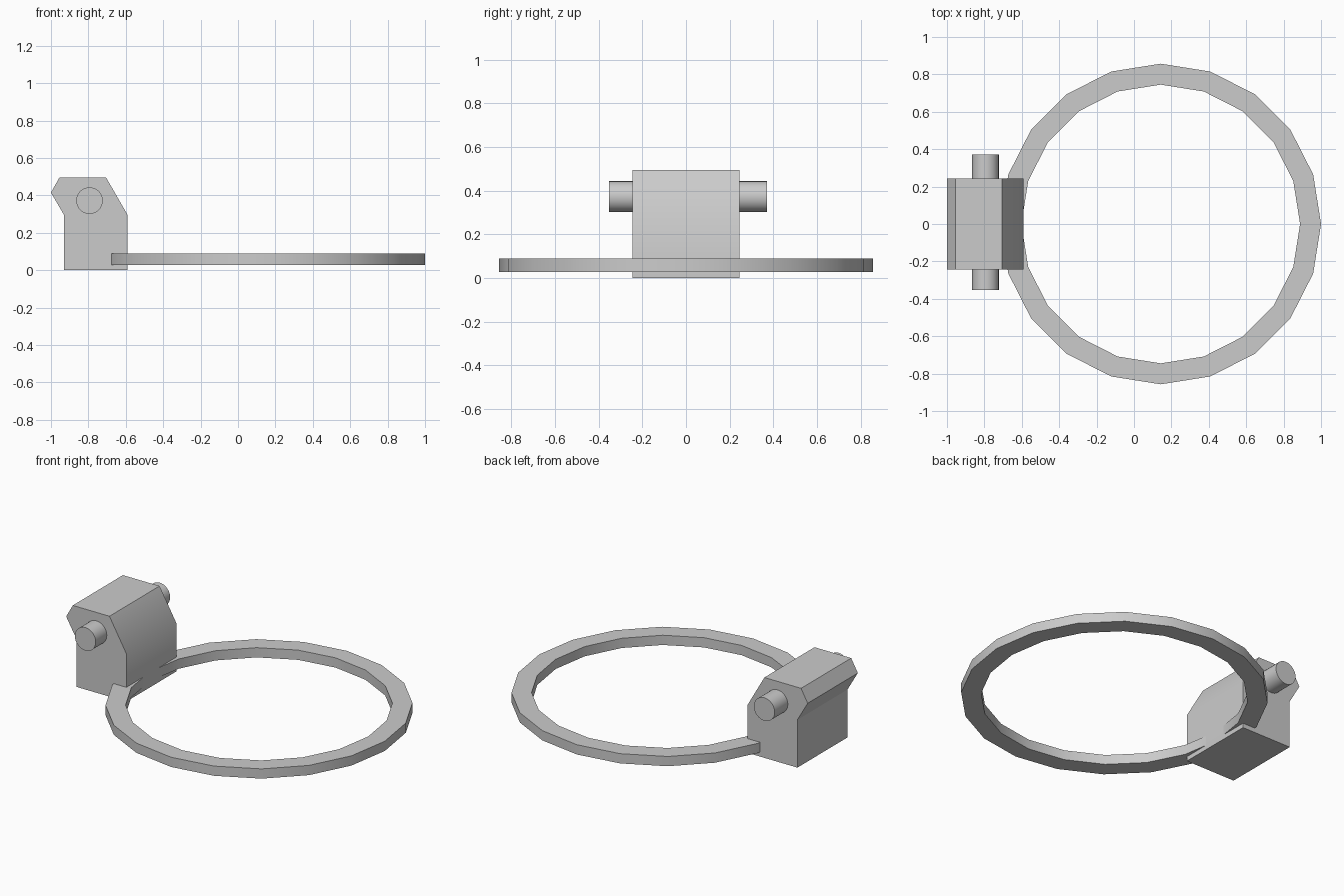
import bpy, bmesh
from math import cos, sin, tau, radians

if "Cube" in bpy.data.objects:
    bpy.data.objects.remove(bpy.data.objects["Cube"])


def make_object(name, bm):
    bmesh.ops.recalc_face_normals(bm, faces=bm.faces)
    mesh = bpy.data.meshes.new(name)
    bm.to_mesh(mesh)
    bm.free()
    obj = bpy.data.objects.new(name, mesh)
    bpy.context.collection.objects.link(obj)
    bpy.ops.object.select_all(action='DESELECT')
    obj.select_set(True)
    bpy.context.view_layer.objects.active = obj
    bpy.ops.object.shade_smooth_by_angle(angle=radians(30))
    return obj


def extrude_along_y(name, profile, y0, y1):
    """Solid from an (x, z) profile swept from y0 to y1."""
    bm = bmesh.new()
    face = bm.faces.new([bm.verts.new((x, y0, z)) for x, z in profile])
    new = bmesh.ops.extrude_face_region(bm, geom=[face], use_keep_orig=True)["geom"]
    moved = [g for g in new if isinstance(g, bmesh.types.BMVert)]
    bmesh.ops.translate(bm, verts=moved, vec=(0, y1 - y0, 0))
    return make_object(name, bm)


def flat_ring(name, cx, outer, inner, z0, z1, sides):
    """Rectangular section carried around a polygonal circle."""
    section = [(outer, z0), (outer, z1), (inner, z1), (inner, z0)]
    bm = bmesh.new()
    loops = []
    for i in range(sides):
        a = tau * i / sides
        loops.append([bm.verts.new((cx + r * cos(a), r * sin(a), z)) for r, z in section])
    for i in range(sides):
        a, b = loops[i], loops[(i + 1) % sides]
        for k in range(4):
            m = (k + 1) % 4
            bm.faces.new((a[k], b[k], b[m], a[m]))
    return make_object(name, bm)


# Pull ring, low-poly, running into the block
flat_ring("ring", 0.143, 0.857, 0.745, 0.028, 0.088, 20)

# Chamfered block with a leaning top
block = [(-0.93, 0), (-0.59, 0), (-0.59, 0.295), (-0.705, 0.495),
         (-0.955, 0.495), (-1, 0.415), (-0.93, 0.295)]
extrude_along_y("block", block, -0.244, 0.244)

# Hinge pin through the block
pin = [(-0.794 + 0.071 * cos(tau * i / 32), 0.372 + 0.071 * sin(tau * i / 32))
       for i in range(32)]
extrude_along_y("hinge_pin", pin, -0.352, 0.372)
